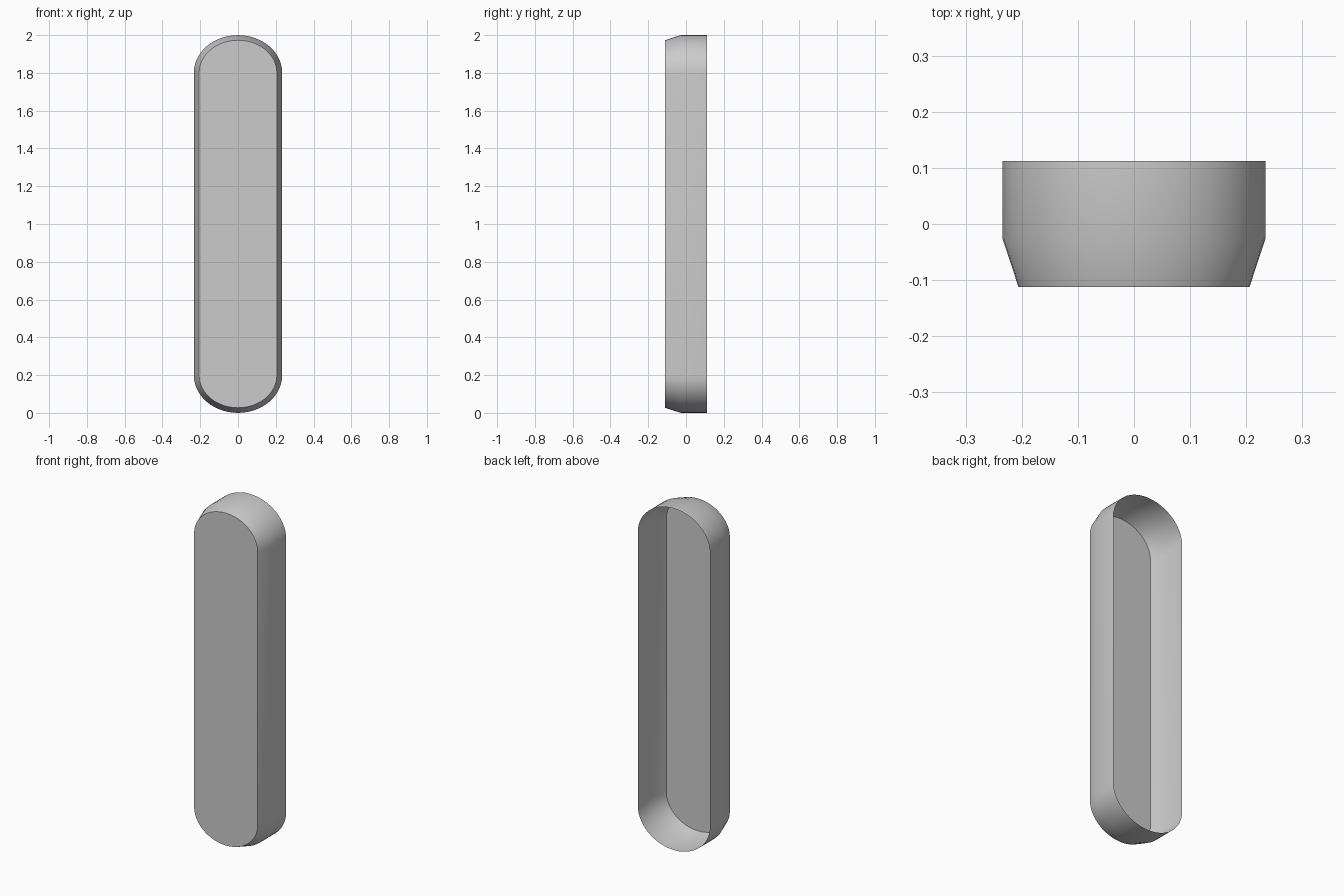
import bpy, bmesh, math

if "Cube" in bpy.data.objects:
    bpy.data.objects.remove(bpy.data.objects["Cube"])

STRAIGHT = 0.8   # half length of the straight sides
SEG = 24         # segments per rounded end


def ring(bm, half_w, cap_h, y):
    """Upright slot outline with elliptical ends."""
    verts = []
    for centre, start in ((1 + STRAIGHT, 0.0), (1 - STRAIGHT, math.pi)):
        for i in range(SEG + 1):
            a = start + math.pi * i / SEG
            verts.append(bm.verts.new((half_w * math.cos(a), y,
                                       centre + cap_h * math.sin(a))))
    return verts


bm = bmesh.new()
# open back rim, start of the taper, front edge
rings = [ring(bm, 0.234, 0.2, 0.112),
         ring(bm, 0.234, 0.2, -0.027),
         ring(bm, 0.206, 0.173, -0.112)]

# side wall
n = len(rings[0])
for a, b in zip(rings, rings[1:]):
    for i in range(n):
        j = (i + 1) % n
        bm.faces.new((a[i], a[j], b[j], b[i]))

# flat front panel; the back stays open
front = bm.faces.new(rings[-1])
bm.normal_update()
bmesh.ops.recalc_face_normals(bm, faces=bm.faces)
if front.normal.y > 0:
    bmesh.ops.reverse_faces(bm, faces=bm.faces)

mesh = bpy.data.meshes.new("cover_shell")
bm.to_mesh(mesh)
bm.free()
shell = bpy.data.objects.new("cover_shell", mesh)
bpy.context.collection.objects.link(shell)
bpy.context.view_layer.objects.active = shell
shell.select_set(True)
bpy.ops.object.shade_smooth_by_angle(angle=math.radians(30))
